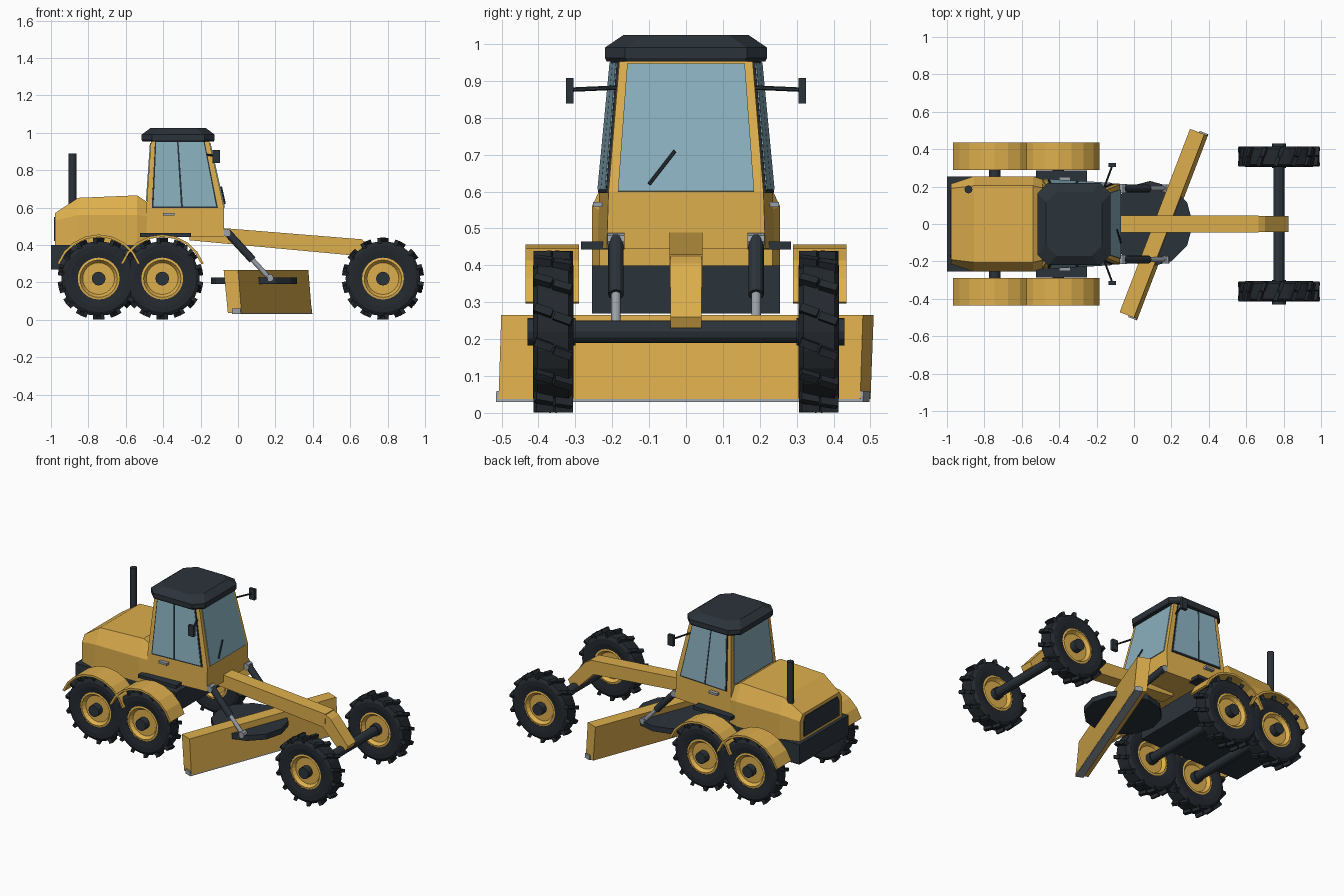
import bpy, bmesh, math
from mathutils import Vector, Matrix

if "Cube" in bpy.data.objects:
    bpy.data.objects.remove(bpy.data.objects["Cube"], do_unlink=True)


def material(name, rgb):
    m = bpy.data.materials.new(name)
    m.use_nodes = True
    m.diffuse_color = (*rgb, 1)
    m.node_tree.nodes["Principled BSDF"].inputs["Base Color"].default_value = (*rgb, 1)
    return m


YELLOW = material("machine yellow", (0.73, 0.43, 0.075))
DARK = material("dark slate", (0.024, 0.033, 0.042))
RUBBER = material("tyre rubber", (0.017, 0.022, 0.028))
GLASS = material("tinted glass", (0.25, 0.43, 0.51))
STEEL = material("bare steel", (0.33, 0.36, 0.40))


def finish(name, bm, mat):
    bmesh.ops.recalc_face_normals(bm, faces=bm.faces)
    me = bpy.data.meshes.new(name)
    bm.to_mesh(me)
    bm.free()
    me.materials.append(mat)
    ob = bpy.data.objects.new(name, me)
    bpy.context.collection.objects.link(ob)
    return ob


def loft(name, rings, mat, closed=False):
    """Skin matching rings of points; cap the ends, or join last to first."""
    bm = bmesh.new()
    vs = [[bm.verts.new(p) for p in r] for r in rings]
    n = len(vs[0])
    pairs = list(zip(vs, vs[1:])) + ([(vs[-1], vs[0])] if closed else [])
    for a, b in pairs:
        for i in range(n):
            j = (i + 1) % n
            bm.faces.new((a[i], a[j], b[j], b[i]))
    if not closed:
        bm.faces.new(vs[0])
        bm.faces.new(vs[-1])
    return finish(name, bm, mat)


def prism(name, xz, y0, y1, mat):
    return loft(name, [[(x, y, z) for x, z in xz] for y in (y0, y1)], mat)


def box(name, lo, hi, mat):
    return prism(name, [(lo[0], lo[2]), (hi[0], lo[2]), (hi[0], hi[2]), (lo[0], hi[2])],
                 lo[1], hi[1], mat)


def rod(name, a, b, r, mat, sides=12):
    a, b = Vector(a), Vector(b)
    d = b - a
    bm = bmesh.new()
    bmesh.ops.create_cone(bm, cap_ends=True, segments=sides, radius1=r, radius2=r, depth=d.length,
                          matrix=Matrix.Translation((a + b) / 2) @ d.to_track_quat('Z', 'Y').to_matrix().to_4x4())
    return finish(name, bm, mat)


def plate(name, corners, out, mat, t=0.006):
    """Thin plate laid on a surface, raised towards the direction out."""
    c = [Vector(p) for p in corners]
    n = (c[2] - c[0]).cross(c[3] - c[1]).normalized()
    if n.dot(Vector(out)) < 0:
        n = -n
    return loft(name, [[p - n * 0.003 for p in c], [p + n * t for p in c]], mat)


def circle(x, y, z, r, n=24):
    return [(x + r * math.cos(i * math.tau / n), y, z + r * math.sin(i * math.tau / n)) for i in range(n)]


SIDES = ((-1, "front_side"), (1, "back_side"))
WHEEL_Z = 0.22


# Wheels: tyre, slanted tread lugs, dished rim
def wheel(tag, x, y):
    tyre = [(0.112, -.048), (0.15, -.055), (0.18, -.055), (0.2, -.042),
            (0.2, .042), (0.18, .055), (0.15, .055), (0.112, .048)]
    loft("tyre_" + tag, [circle(x, y + w, WHEEL_Z, r) for r, w in tyre], RUBBER, closed=True)
    rim = [(0.115, -.046), (0.1, -.049), (0.085, -.028), (0.03, -.028),
           (0.03, .028), (0.085, .028), (0.1, .049), (0.115, .046)]
    loft("rim_" + tag, [circle(x, y + w, WHEEL_Z, r) for r, w in rim], YELLOW, closed=True)
    bm = bmesh.new()
    for i in range(14):
        for s in (-1, 1):
            m = (Matrix.Translation((x, y, WHEEL_Z))
                 @ Matrix.Rotation(math.tau * (i + s * 0.12) / 14, 4, 'Y')
                 @ Matrix.Translation((0, s * 0.026, 0.203))
                 @ Matrix.Rotation(-0.35, 4, 'Z')
                 @ Matrix.Diagonal((0.022, 0.05, 0.032, 1)))
            bmesh.ops.create_cube(bm, size=1, matrix=m)
    finish("tread_" + tag, bm, RUBBER)


AXLES = (("rear", -0.745), ("middle", -0.405), ("steer", 0.775))
for axle, x in AXLES:
    rod(axle + "_axle", (x, -0.36, WHEEL_Z), (x, 0.36, WHEEL_Z), 0.03, DARK)
    for s, side in SIDES:
        wheel(axle + "_" + side, x, s * 0.36)
        rod(f"hub_{axle}_{side}", (x, s * 0.3, WHEEL_Z), (x, s * 0.43, WHEEL_Z), 0.037, DARK)
        # Arched mudguards over the driven wheels
        if axle != "steer":
            ang = [math.radians(20 + 140 * i / 8) for i in range(9)]
            arc = [(x + 0.236 * math.cos(a), WHEEL_Z + 0.236 * math.sin(a)) for a in ang]
            arc += [(x + 0.223 * math.cos(a), WHEEL_Z + 0.223 * math.sin(a)) for a in reversed(ang)]
            prism(f"mudguard_{axle}_{side}", arc, s * 0.29, s * 0.435, YELLOW)

# Chassis, hood, rear grille and exhaust
box("chassis", (-1.0, -0.255, 0.27), (-0.27, 0.255, 0.4), DARK)
hood = [(-0.978, .215, .53, .19, .57), (-0.855, .255, .56, .205, .652),
        (-0.54, .255, .56, .205, .665), (-0.48, .235, .55, .19, .625)]
loft("hood", [[(x, -b, .398), (x, -b, zs), (x, -t, zt), (x, t, zt), (x, b, zs), (x, b, .398)]
              for x, b, zs, t, zt in hood], YELLOW)
plate("rear_grille", [(-0.978, -.18, .42), (-0.978, .18, .42), (-0.978, .18, .52), (-0.978, .165, .55),
                      (-0.978, -.165, .55), (-0.978, -.18, .52)], (-1, 0, 0), DARK)
rod("exhaust_stack", (-0.885, 0.185, 0.58), (-0.885, 0.185, 0.89), 0.021, DARK)


# Cab body with a leaning greenhouse
def ring(z, xb, yb, xf, yf):
    return [Vector(p) for p in ((xb, -yb, z), (xf, -yf, z), (xf, yf, z), (xb, yb, z))]


sill = ring(0.6, -0.49, 0.235, -0.075, 0.21)
head = ring(0.96, -0.465, 0.2, -0.155, 0.18)
loft("cab_body", [ring(0.445, -0.49, 0.24, -0.075, 0.215), sill, head], YELLOW)


def on_wall(i, j, u, v):
    return sill[i].lerp(sill[j], u).lerp(head[i].lerp(head[j], u), v)


def pane(name, i, j, u0, u1, v0, v1, mat, t):
    out = (sill[i] + sill[j]) / 2 - Vector((-0.28, 0, 0.6))
    plate(name, [on_wall(i, j, u, v) for u, v in ((u0, v0), (u1, v0), (u1, v1), (u0, v1))], out, mat, t)


pane("windshield", 1, 2, 0.06, 0.94, 0.0, 0.96, GLASS, 0.005)
pane("rear_window", 3, 0, 0.07, 0.93, 0.1, 0.96, GLASS, 0.005)
for (s, side), (i, j) in zip(SIDES, ((0, 1), (3, 2))):
    pane("window_frame_" + side, i, j, 0.07, 0.92, -0.01, 0.99, DARK, 0.005)
    pane("door_glass_" + side, i, j, 0.09, 0.445, 0.015, 0.97, GLASS, 0.008)
    pane("quarter_glass_" + side, i, j, 0.47, 0.90, 0.015, 0.97, GLASS, 0.008)
    box("door_handle_" + side, (-0.4, s * 0.22, 0.558), (-0.34, s * 0.252, 0.572), STEEL)
    box("step_" + side, (-0.525, s * 0.2, 0.443), (-0.25, s * 0.285, 0.464), DARK)
    # Mirrors on thin arms
    rod("mirror_arm_" + side, (-0.165, s * 0.18, 0.882), (-0.115, s * 0.315, 0.876), 0.006, DARK, 6)
    box("mirror_" + side, (-0.135, s * 0.305, 0.838), (-0.095, s * 0.325, 0.908), DARK)
rod("wiper", (-0.07, -0.1, 0.62), (-0.09, -0.03, 0.71), 0.005, DARK, 6)


# Roof with clipped corners and a chamfered crown
def roof_ring(hx, hy, z, cut=0.055):
    pts = [(hx, hy - cut), (hx - cut, hy), (cut - hx, hy), (-hx, hy - cut)]
    pts += [(-x, -y) for x, y in pts]
    return [(x - 0.32, y, z) for x, y in pts]


loft("roof", [roof_ring(0.19, 0.215, 0.953), roof_ring(0.195, 0.22, 0.962),
              roof_ring(0.195, 0.22, 0.99), roof_ring(0.15, 0.17, 1.024)], DARK)

# Long main beam and the neck down to the steering axle
prism("main_beam", [(-0.26, 0.425), (-0.26, 0.5), (-0.08, 0.49), (0.665, 0.43), (0.66, 0.34)],
      -0.045, 0.045, YELLOW)
prism("beam_neck", [(0.655, 0.43), (0.7, 0.405), (0.825, 0.26), (0.81, 0.23), (0.75, 0.23), (0.64, 0.342)],
      -0.042, 0.042, YELLOW)

# Turntable and lift cylinders
loft("turntable", [circle(0, 0, 0, 0.23, 12)] * 2, DARK).name = "turntable"
disc = bpy.data.objects["turntable"].data
for k, v in enumerate(disc.vertices):
    v.co = (0.085 + v.co.x, v.co.z, 0.19 if k < 12 else 0.225)
for s, side in SIDES:
    top, low = Vector((-0.06, s * 0.19, 0.47)), Vector((0.17, s * 0.19, 0.22))
    mid = top.lerp(low, 0.6)
    rod("lift_barrel_" + side, top, mid, 0.021, DARK)
    rod("lift_ram_" + side, mid, low, 0.013, STEEL)
    rod("lift_bracket_" + side, (-0.06, s * 0.167, 0.465), (-0.06, s * 0.213, 0.465), 0.022, STEEL, 8)
    rod("lift_foot_" + side, (0.17, s * 0.17, 0.225), (0.17, s * 0.21, 0.225), 0.02, STEEL, 8)

# Angled grading blade with its cutting edge
blade = [prism("grading_blade", [(-0.052, 0.265), (0.03, 0.265), (0.05, 0.037), (-0.028, 0.037)],
               -0.525, 0.525, YELLOW),
         prism("cutting_edge", [(0.0, 0.06), (0.046, 0.06), (0.05, 0.03), (0.0, 0.03)],
               -0.533, 0.533, STEEL)]
for ob in blade:
    ob.location = (0.16, 0, 0)
    ob.rotation_euler.z = math.radians(-21)
